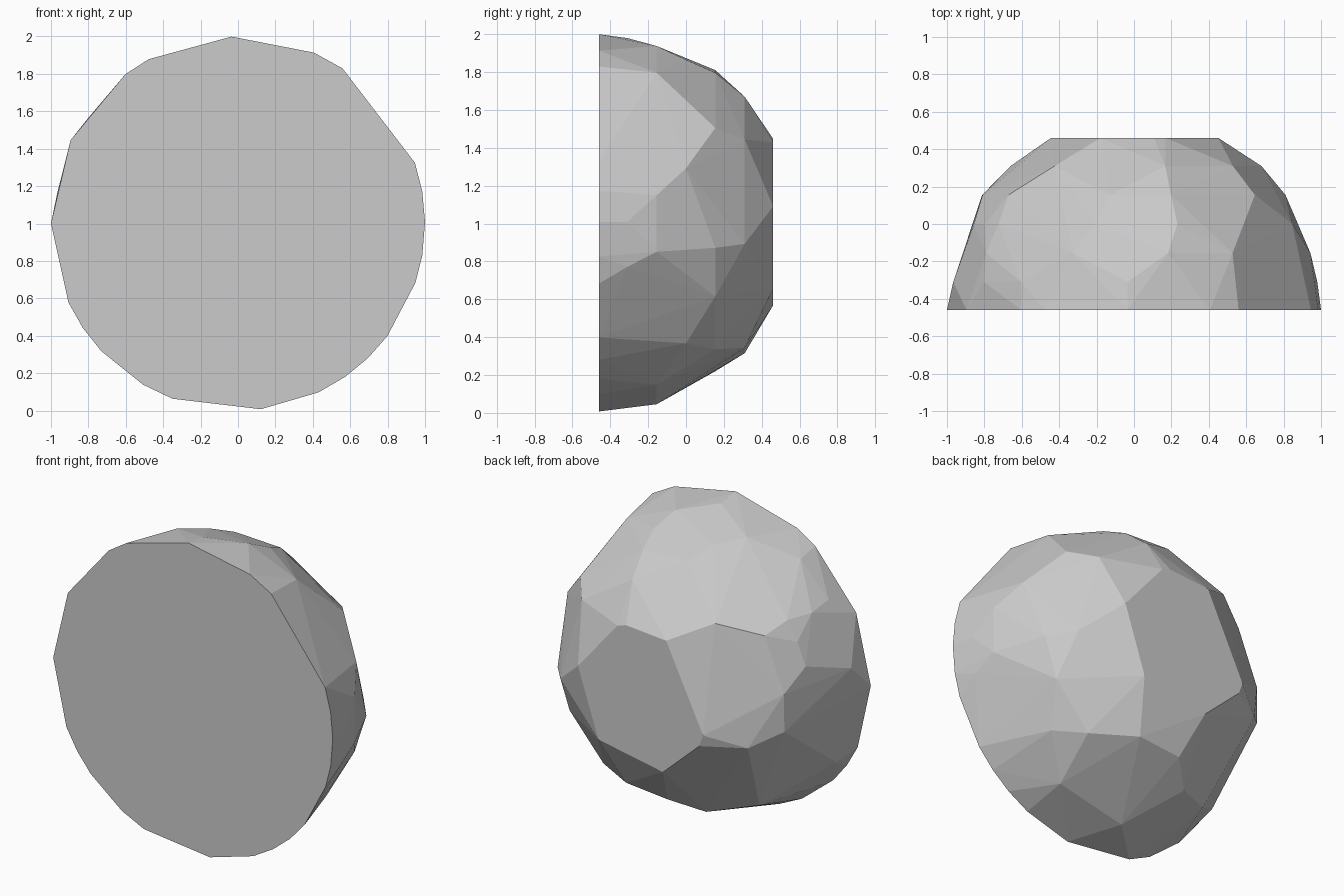
import bpy, bmesh
from math import radians, cos, sin

if "Cube" in bpy.data.objects:
    bpy.data.objects.remove(bpy.data.objects["Cube"])

# Cross-section rings from front to back: depth y, radius, corner angles
RINGS = [
    (-0.46, 1.0, [92, 66, 56, 19, 10, 0.5, -10, -18.5, -37, -46, -55, -64.5, -83, -110.5,
                  -120.5, -137, -146, -155, 180, 153.5, 127, 118.5]),
    (-0.31, 0.98, [92, 128, 145, 170.5, 0.5, -13.5, -151]),
    (-0.155, 0.955, [56.5, 79, 110, 146, 9, -9, -63, -92]),
    (0.0, 0.895, [19, -45, 75, 103, 144, 153, 163, -126]),
    (0.155, 0.82, [38, -9, -28, 76, 99, 145, 171, -172, -54, -108]),
    (0.31, 0.69, [-9, 40, 76, 128, -163, -72, -97]),
    (0.46, 0.46, [11.5, 68.5, 76.5, 113, -165, -155, -110, -48.5]),
]

# Faceted half boulder: convex skin around the rings
bm = bmesh.new()
for y, r, angles in RINGS:
    for a in angles:
        bm.verts.new((r * cos(radians(a)), y, 1 + r * sin(radians(a))))
hull = bmesh.ops.convex_hull(bm, input=bm.verts[:])
bmesh.ops.delete(bm, geom=[v for v in bm.verts if not v.link_faces], context='VERTS')

# Merge the flat front and back caps
bmesh.ops.dissolve_limit(bm, angle_limit=radians(1), verts=bm.verts[:], edges=bm.edges[:])
bmesh.ops.recalc_face_normals(bm, faces=bm.faces[:])

mesh = bpy.data.meshes.new("half_boulder")
bm.to_mesh(mesh)
bm.free()
bpy.context.collection.objects.link(bpy.data.objects.new("half_boulder", mesh))
